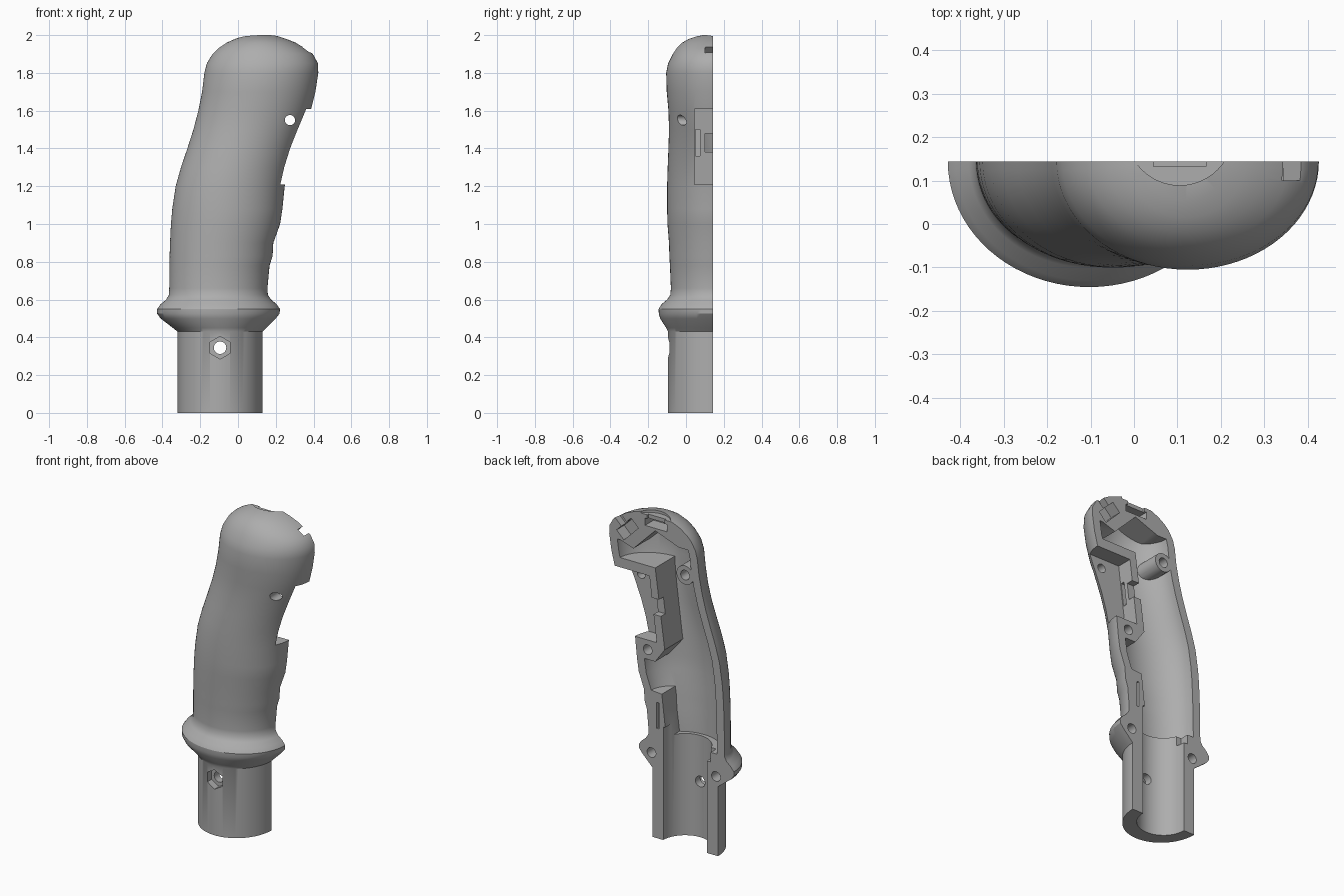
import bpy, bmesh, math

cube = bpy.data.objects.get("Cube")
if cube:
    bpy.data.objects.remove(cube, do_unlink=True)

CUT = 0.144      # y of the flat parting face
WALL = 0.052
FAR = 0.25       # cutters reach past the parting face

grey = bpy.data.materials.new("plain grey")
grey.use_nodes = True
grey.diffuse_color = (0.42, 0.42, 0.42, 1)
grey.node_tree.nodes["Principled BSDF"].inputs["Base Color"].default_value = (0.42, 0.42, 0.42, 1)


def make(name, rings):
    """Closed solid skinned through equal rings of points."""
    bm = bmesh.new()
    loops = [[bm.verts.new(p) for p in ring] for ring in rings]
    n = len(loops[0])
    for a, b in zip(loops, loops[1:]):
        for i in range(n):
            j = (i + 1) % n
            bm.faces.new((a[i], a[j], b[j], b[i]))
    bm.faces.new(loops[0][::-1])
    bm.faces.new(loops[-1])
    bmesh.ops.recalc_face_normals(bm, faces=bm.faces)
    mesh = bpy.data.meshes.new(name)
    bm.to_mesh(mesh)
    bm.free()
    mesh.materials.append(grey)
    ob = bpy.data.objects.new(name, mesh)
    bpy.context.collection.objects.link(ob)
    return ob


def prism(points, y0, y1=FAR):
    """Outline in x, z extruded along y."""
    return make("cutter", [[(x, y, z) for x, z in points] for y in (y0, y1)])


def disc(x, z, r, y0, y1=FAR, sides=32):
    angles = [math.tau * i / sides + math.pi / 2 for i in range(sides)]
    return prism([(x + r * math.cos(a), z + r * math.sin(a)) for a in angles], y0, y1)


def box(x0, x1, z0, z1, y0, y1=FAR):
    return prism([(x0, z0), (x1, z0), (x1, z1), (x0, z1)], y0, y1)


def tilted(x, z, w, h, deg, y0):
    c, s = math.cos(math.radians(deg)), math.sin(math.radians(deg))
    corners = [(-w, -h), (w, -h), (w, h), (-w, h)]
    return prism([(x + (a * c - b * s) / 2, z + (a * s + b * c) / 2) for a, b in corners], y0)


def subtract(ob, *cutters):
    for cutter in cutters:
        mod = ob.modifiers.new("cut", "BOOLEAN")
        mod.operation = "DIFFERENCE"
        mod.solver = "EXACT"
        mod.object = cutter
        bpy.context.view_layer.objects.active = ob
        bpy.ops.object.modifier_apply(modifier=mod.name)
        bpy.data.objects.remove(cutter, do_unlink=True)


def half_ellipse(z, left, right, front, inset=0, past=0):
    """Half ellipse bulging to the front from the parting face."""
    cx, rx, ry = (left + right) / 2, (right - left) / 2 - inset, CUT - front - inset
    ring = [(cx - rx * math.cos(math.pi * i / 40), CUT - ry * math.sin(math.pi * i / 40), z)
            for i in range(41)]
    if past:
        ring += [(cx + rx, CUT + past, z), (cx - rx, CUT + past, z)]
    return ring


# Outer profile: height, left edge, right edge, front depth
collar = [
    (0, -.32, .13, -.095), (.43, -.32, .13, -.095), (.45, -.345, .15, -.105),
    (.5, -.41, .2, -.137), (.525, -.428, .22, -.144), (.55, -.428, .222, -.145),
    (.575, -.41, .205, -.13), (.6, -.38, .175, -.1), (.625, -.366, .158, -.083),
]
grip = [
    (.66, -.364, .156, -.08), (.78, -.363, .167, -.085), (.83, -.362, .183, -.088),
    (.9, -.36, .187, -.09), (1, -.355, .223, -.098), (1.08, -.348, .235, -.1),
    (1.2, -.33, .247, -.1), (1.3, -.302, .27, -.097), (1.4, -.268, .302, -.093),
    (1.5, -.236, .343, -.09), (1.6, -.21, .385, -.093), (1.7, -.19, .41, -.102),
    (1.8, -.178, .425, -.105), (1.85, -.165, .424, -.095),
]
dome = [
    (1.9, -.135, .396, -.07), (1.93, -.105, .355, -.05), (1.96, -.06, .305, -.02),
    (1.98, -.015, .255, .015), (1.993, .025, .215, .055), (2, .06, .185, .09),
]
shell = make("grip_half_shell", [half_ellipse(*r) for r in collar + grip + dome])

# Hollow inside, with solid features left standing in it
cavity = make("cavity", [half_ellipse(*r, WALL, .1) for r in
                         [(.63, -.366, .156, -.08)] + grip[1:] + dome[:1]])
subtract(
    cavity,
    disc(-.094, 1.68, .058, -.3),                                        # screw boss
    prism([(.11, 1.67), (.045, 1.18), (.11, 1.09), (.5, 1.09), (.5, 1.67)], -.3),  # trigger frame
    prism([(.03, .6), (.065, .9), (.3, .92), (.3, .6)], -.3),            # lower block
    prism([(-.3, 1.84), (-.05, 1.84), (.03, 1.87), (.11, 1.9), (.26, 1.75),
           (.35, 1.78), (.6, 1.78), (.6, 2.1), (-.3, 2.1)], -.3),        # top block
)
subtract(shell, cavity)

# Tube bore, trigger opening and button pockets
subtract(
    shell,
    make("bore", [half_ellipse(z, -.245, .055, -.006, 0, .1) for z in (-.1, .7)]),
    box(-.27, -.2, .57, .7, .09),
    prism([(.15, 1.61), (.1, 1.21), (.6, 1.21), (.6, 1.61)], .045),
    box(.04, .2, 1.38, 1.48, .1),
    box(.1, .2, 1.36, 1.5, .05, .075),
    box(.085, .1, .68, .84, .08),
    tilted(.3, 1.86, .07, .14, 45, .07),
    tilted(.36, 1.92, .2, .05, 45, .1),
    box(.03, .18, 1.915, 1.96, .06),
    box(.045, .165, 1.94, 2.1, .132),
)

# Round thumb recess on the top
ring = [(.105 + .123 * math.cos(math.tau * i / 48), .212 + .123 * math.sin(math.tau * i / 48))
        for i in range(48)]
subtract(shell, make("recess", [[(x, y, z) for x, y in ring] for z in (1.984, 2.1)]))

# Screw holes and nut recess
subtract(
    shell,
    disc(.136, .52, .03, .02),
    disc(-.306, .49, .03, .02),
    disc(.162, 1.15, .03, .02),
    disc(-.094, 1.68, .03, .0),
    disc(.275, 1.55, .027, -.3),
    disc(-.095, .345, .033, -.3),
    disc(-.095, .345, .06, -.3, -.05, 6),
)

bpy.ops.object.select_all(action="DESELECT")
shell.select_set(True)
bpy.context.view_layer.objects.active = shell
bpy.ops.object.shade_smooth_by_angle(angle=math.radians(32))
